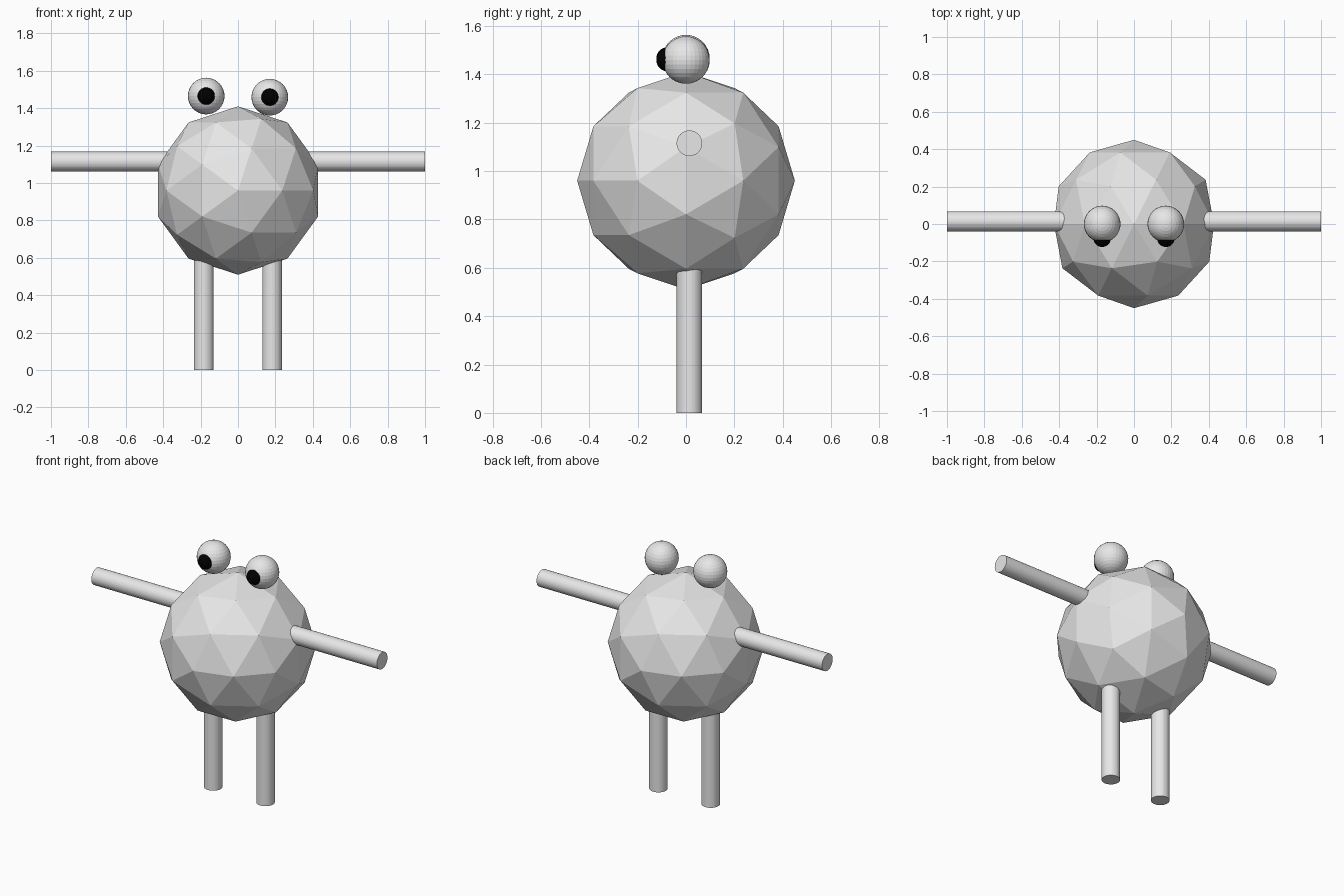
import bpy
from math import pi

if "Cube" in bpy.data.objects:
    bpy.data.objects.remove(bpy.data.objects["Cube"], do_unlink=True)


def material(name, value):
    mat = bpy.data.materials.new(name)
    mat.use_nodes = True
    colour = (value, value, value, 1)
    mat.diffuse_color = colour
    mat.node_tree.nodes["Principled BSDF"].inputs["Base Color"].default_value = colour
    return mat


GREY = material("light_grey", 0.8)
BLACK = material("black", 0.0)


def finish(name, mat):
    obj = bpy.context.object
    obj.name = name
    obj.data.materials.append(mat)
    return obj


def ball(name, radius, location, mat):
    bpy.ops.mesh.primitive_uv_sphere_add(
        segments=32, ring_count=16, radius=radius, location=location)
    return finish(name, mat)


def limb(name, length, location, rotation=(0, 0, 0)):
    bpy.ops.mesh.primitive_cylinder_add(
        vertices=32, radius=0.053, depth=length, location=location, rotation=rotation)
    return finish(name, GREY)


# Faceted body, its poles pointing to front and back
bpy.ops.mesh.primitive_ico_sphere_add(
    subdivisions=2, radius=0.45, location=(0, 0, 0.96), rotation=(pi / 2, 0, 0))
finish("body", GREY)

# Paired eyes, pupils, arms and legs
for side, s, eye_z in (("left", 1, 1.459), ("right", -1, 1.465)):
    eye_x = s * 0.17
    ball(side + "_eye", 0.098, (eye_x, 0, eye_z), GREY)
    ball(side + "_pupil", 0.047, (eye_x, -0.076, eye_z), BLACK)
    limb(side + "_arm", 0.68, (s * 0.66, 0.014, 1.115), (0, pi / 2, 0))
    limb(side + "_leg", 0.68, (s * 0.183, 0.014, 0.34))
